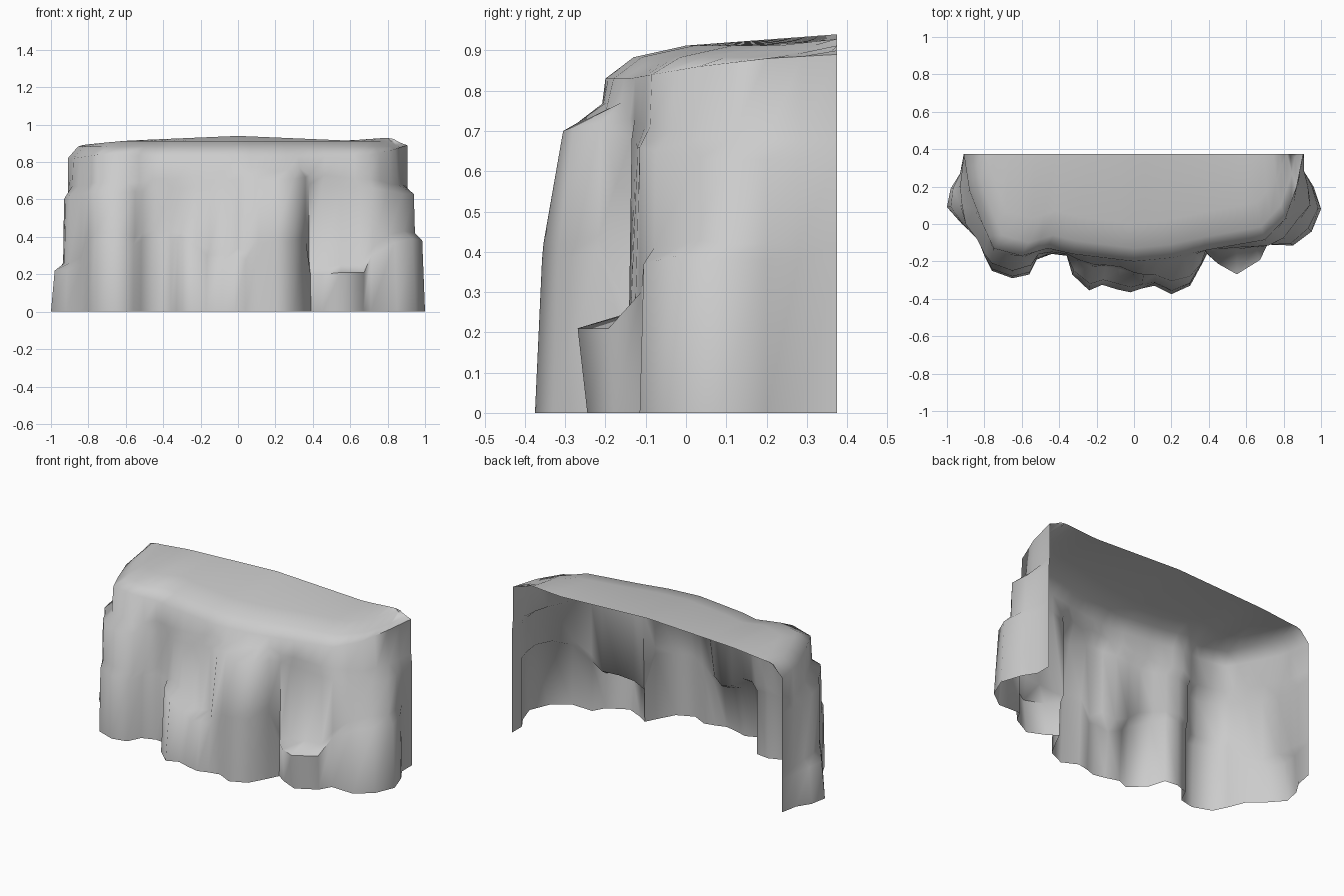
import bpy, bmesh
from mathutils import Vector

BACK = 0.375

# Foot outline, back left round the front to back right: x, y, ledge height
foot = [(-.91, BACK, .2), (-.93, .27, .2), (-.98, .19, .22), (-1, .09, .22), (-.92, 0, .22),
        (-.84, -.07, .25), (-.8, -.17, .38), (-.76, -.25, .38), (-.65, -.29, .38), (-.56, -.27, .36),
        (-.52, -.19, .38), (-.44, -.16, .4), (-.36, -.17, .39), (-.33, -.27, .38), (-.24, -.355, .36),
        (-.17, -.325, .3), (-.09, -.35, .27), (-.02, -.365, .3), (.04, -.345, .28), (.11, -.33, .36),
        (.2, -.375, .38), (.3, -.33, .38), (.36, -.22, .4), (.39, -.16, .2), (.45, -.2, .2),
        (.55, -.245, .21), (.67, -.18, .21), (.71, -.11, .3), (.85, -.115, .37), (.95, -.04, .39),
        (1, .08, .38), (.96, .2, .38), (.91, .28, .38), (.91, BACK, .38)]

# Middle wall outline above the lower ledges: x, y, upper ledge height
mid = [(-.91, BACK, .6), (-.92, .28, .6), (-.93, .2, .6), (-.92, .1, .62), (-.9, 0, .62),
       (-.84, -.08, .63), (-.8, -.16, .64), (-.76, -.21, .64), (-.65, -.25, .64), (-.55, -.22, .64),
       (-.51, -.16, .64), (-.44, -.15, .66), (-.36, -.16, .66), (-.3, -.19, .66), (-.22, -.215, .67),
       (-.15, -.22, .68), (-.07, -.23, .7), (0, -.26, .71), (.05, -.27, .72), (.11, -.27, .72),
       (.2, -.305, .7), (.3, -.28, .71), (.36, -.21, .72), (.38, -.135, .68), (.45, -.135, .68),
       (.55, -.125, .67), (.65, -.12, .66), (.72, -.115, .66), (.8, -.075, .65), (.88, .03, .63),
       (.94, .1, .63), (.93, .2, .63), (.91, .28, .63), (.91, BACK, .63)]

# Crown outline keyed by station: index, x, y, z
crown_keys = [(0, -.91, BACK, .82), (3, -.88, .18, .82), (5, -.81, 0, .83), (7, -.75, -.13, .84),
              (9, -.6, -.17, .85), (11, -.46, -.13, .83), (13, -.33, -.16, .83), (17, 0, -.2, .83),
              (20, .2, -.18, .83), (23, .385, -.14, .83), (27, .7, -.085, .84), (29, .81, .03, .86),
              (31, .87, .2, .88), (33, .905, BACK, .89)]

# Height of the back edge of the top: x, z
ridge = [(-1, .875), (-.82, .893), (-.6, .915), (0, .94), (.6, .915), (.81, .93), (1, .9)]


def sample(keys, t):
    for a, b in zip(keys, keys[1:]):
        if a[0] <= t <= b[0]:
            return Vector(a[1:] + (0,)).lerp(Vector(b[1:] + (0,)), (t - a[0]) / (b[0] - a[0]))


def column(i):
    """Vertical run of points from the foot to the back edge of the top."""
    f, m, c = foot[i], mid[i], sample(crown_keys, i).to_3d()
    fp, mp, cp = Vector(f[:2]), Vector(m[:2]), c.xy
    flare = -.2 if 24 <= i <= 26 else .25      # the right boulder leans outward
    soft = .7 if 18 <= i <= 22 else .1         # the tall pillar has no lower ledge
    ledge, step = fp.lerp(mp, flare), mp.lerp(fp, soft)
    shoulder = mp.lerp(cp, .85)
    run = [(*fp, 0), (*ledge, f[2]), (*step, f[2] + .04), (*mp, m[2]), (*shoulder, m[2] + .05), tuple(c)]
    side = .94 if c.x < 0 else .97
    rx, bx = c.x * side, c.x * (side - .03)
    bz = sample(ridge, bx).x
    run.append((rx, min(c.y + .07, BACK), max(c.z + .01, .883)))
    run.append((bx, min(c.y + .2, BACK), min(bz, .912)))
    run.append((bx * .98, BACK, bz))
    return run


# Rock shell, open at the back and underneath
bm = bmesh.new()
grid = [[bm.verts.new(p) for p in column(i)] for i in range(len(foot))]
for a, b in zip(grid, grid[1:]):
    for k in range(len(a) - 1):
        bm.faces.new((a[k], b[k], b[k + 1], a[k + 1]))
bmesh.ops.remove_doubles(bm, verts=bm.verts, dist=.001)
bmesh.ops.dissolve_degenerate(bm, edges=bm.edges, dist=.001)
mesh = bpy.data.meshes.new("cliff_rock")
bm.to_mesh(mesh)
bm.free()
rock = bpy.data.objects.new("cliff_rock", mesh)
bpy.context.collection.objects.link(rock)
bpy.context.view_layer.objects.active = rock
rock.select_set(True)
bpy.ops.object.shade_smooth_by_angle(angle=1.2)
